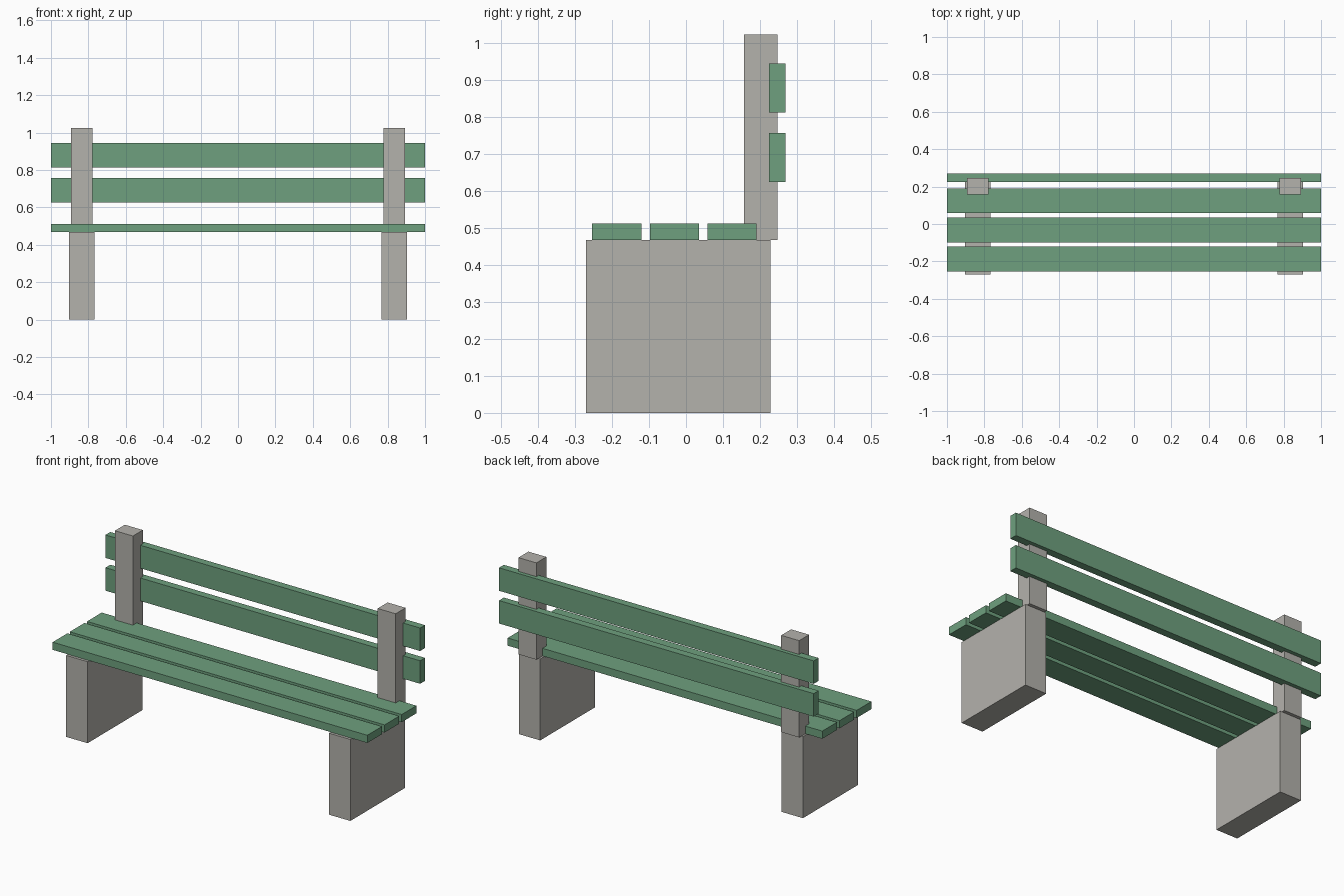
import bpy
import bmesh
from mathutils import Matrix, Vector

if "Cube" in bpy.data.objects:
    bpy.data.objects.remove(bpy.data.objects["Cube"])


def make_material(name, rgb):
    mat = bpy.data.materials.new(name)
    mat.diffuse_color = (*rgb, 1.0)
    mat.use_nodes = True
    mat.node_tree.nodes["Principled BSDF"].inputs["Base Color"].default_value = mat.diffuse_color
    return mat


concrete = make_material("grey concrete", (0.456, 0.445, 0.413))
wood = make_material("green painted wood", (0.156, 0.352, 0.209))


def box(name, x, y, z, mat):
    """Box spanning the (min, max) ranges x, y, z."""
    low, high = (Vector(c) for c in zip(x, y, z))
    bm = bmesh.new()
    bmesh.ops.create_cube(bm, size=1.0, matrix=Matrix.LocRotScale(None, None, high - low))
    mesh = bpy.data.meshes.new(name)
    bm.to_mesh(mesh)
    bm.free()
    mesh.materials.append(mat)
    obj = bpy.data.objects.new(name, mesh)
    obj.location = (low + high) / 2
    bpy.context.collection.objects.link(obj)
    return obj


SEAT_Z = 0.468      # top of the legs, underside of the seat
SUPPORT_X = 0.835   # distance of each support from the middle

# Slab legs with back posts standing on them
for side, sx in (("left", -SUPPORT_X), ("right", SUPPORT_X)):
    box(f"{side}_leg", (sx - 0.068, sx + 0.068), (-0.27, 0.228), (0, SEAT_Z), concrete)
    box(f"{side}_back_post", (sx - 0.057, sx + 0.057), (0.157, 0.247), (SEAT_Z, 1.024), concrete)

# Three seat slats
for i in range(3):
    y = -0.254 + i * 0.156
    box(f"seat_slat_{i + 1}", (-1, 1), (y, y + 0.133), (SEAT_Z, 0.512), wood)

# Two backrest slats on the rear of the posts
for i in range(2):
    z = 0.625 + i * 0.188
    box(f"back_slat_{i + 1}", (-1, 1), (0.225, 0.269), (z, z + 0.132), wood)
